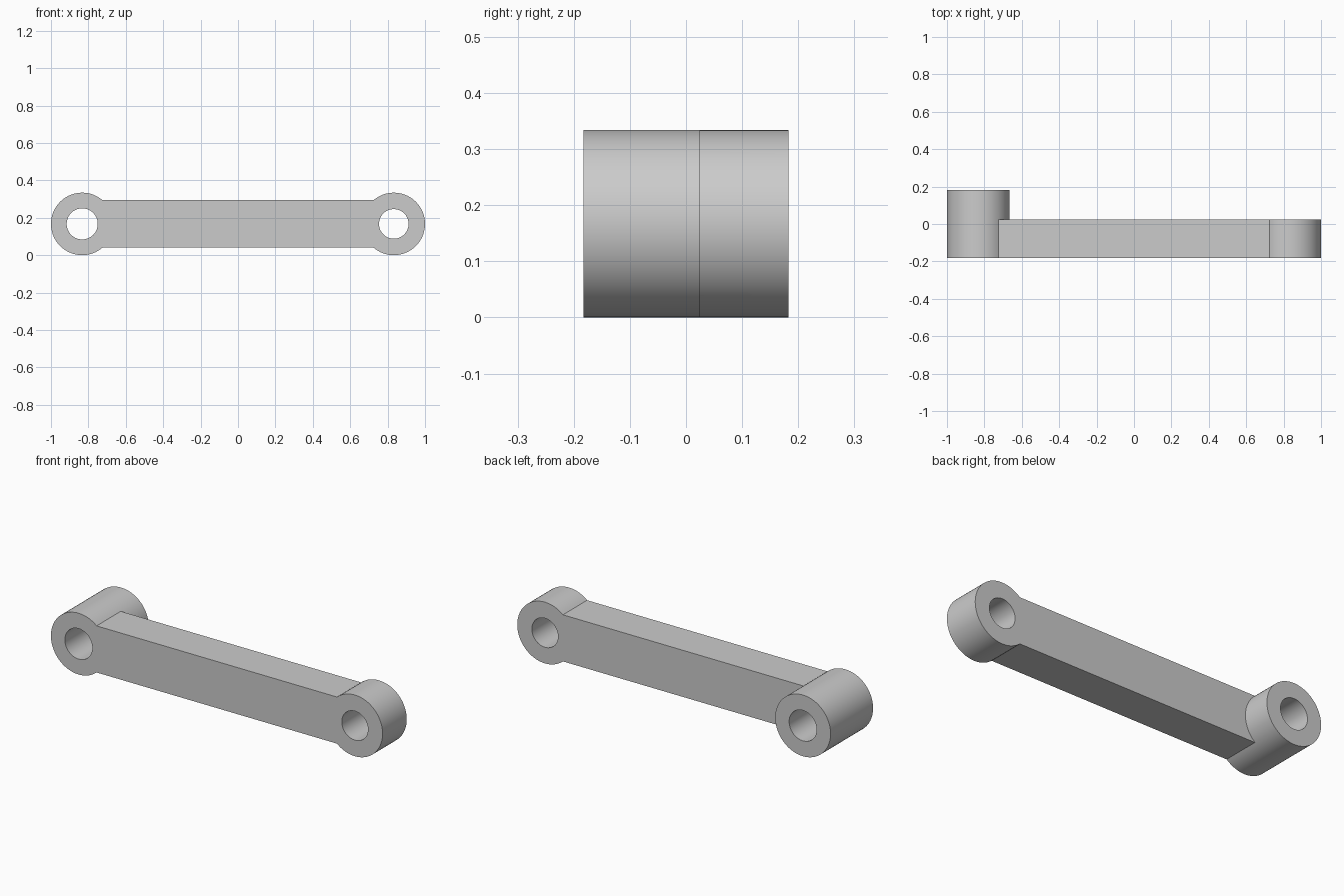
import bpy
import bmesh
from math import asin, cos, sin, pi, tau

cube = bpy.data.objects.get("Cube")
if cube:
    bpy.data.objects.remove(cube, do_unlink=True)

# Main sizes
EYE_R = 0.167
EYE_X = 1 - EYE_R
BAR_HALF = 0.127
FRONT, BAR_BACK, BARREL_BACK = -0.183, 0.025, 0.183
LEFT_HOLE, RIGHT_HOLE = 0.079, 0.083


def arc(cx, r, start, end, steps):
    """Points on an arc in the x-z plane, both ends included."""
    angles = [start + (end - start) * i / steps for i in range(steps + 1)]
    return [(cx + r * cos(a), EYE_R + r * sin(a)) for a in angles]


def circle(cx, r):
    return arc(cx, r, 0, tau, 64)[:-1]


bm = bmesh.new()


def ring(points, y):
    verts = [bm.verts.new((x, y, z)) for x, z in points]
    edges = [bm.edges.new((v, verts[i - 1])) for i, v in enumerate(verts)]
    return verts, edges


def cap(y, *loops):
    """Flat face bounded by the first loop, with the others as holes."""
    edges = [e for loop in loops for e in ring(loop, y)[1]]
    bmesh.ops.triangle_fill(bm, edges=edges, use_beauty=True, normal=(0, 1, 0))


def wall(points, y0, y1):
    a, b = ring(points, y0)[0], ring(points, y1)[0]
    for i in range(len(a)):
        bm.faces.new((a[i - 1], a[i], b[i], b[i - 1]))


# Profile loops: two round eyes joined by a straight bar
join = asin(BAR_HALF / EYE_R)
long_outer = arc(-EYE_X, EYE_R, join, tau - join, 52)
long_inner = arc(-EYE_X, EYE_R, -join, join, 20)
short_outer = arc(EYE_X, EYE_R, join - pi, pi - join, 52)
outline = long_outer + short_outer
barrel = long_outer + long_inner[1:-1]
long_hole = circle(-EYE_X, RIGHT_HOLE)
short_hole = circle(EYE_X, LEFT_HOLE)

# Flat faces
cap(FRONT, outline, long_hole, short_hole)
cap(BAR_BACK, long_inner[::-1] + short_outer, short_hole)
cap(BARREL_BACK, barrel, long_hole)

# Outer walls and bores
wall(outline, FRONT, BAR_BACK)
wall(barrel, BAR_BACK, BARREL_BACK)
wall(long_hole, FRONT, BARREL_BACK)
wall(short_hole, FRONT, BAR_BACK)

bmesh.ops.remove_doubles(bm, verts=bm.verts[:], dist=0.0001)
bmesh.ops.recalc_face_normals(bm, faces=bm.faces[:])
mesh = bpy.data.meshes.new("link_arm")
bm.to_mesh(mesh)
bm.free()

# Grey material
grey = bpy.data.materials.new("plain_grey")
grey.use_nodes = True
colour = (0.6, 0.6, 0.6, 1)
grey.diffuse_color = colour
grey.node_tree.nodes["Principled BSDF"].inputs["Base Color"].default_value = colour
mesh.materials.append(grey)

arm = bpy.data.objects.new("link_arm", mesh)
bpy.context.collection.objects.link(arm)
bpy.ops.object.select_all(action="DESELECT")
arm.select_set(True)
bpy.context.view_layer.objects.active = arm
bpy.ops.object.shade_smooth_by_angle(angle=pi / 6)
